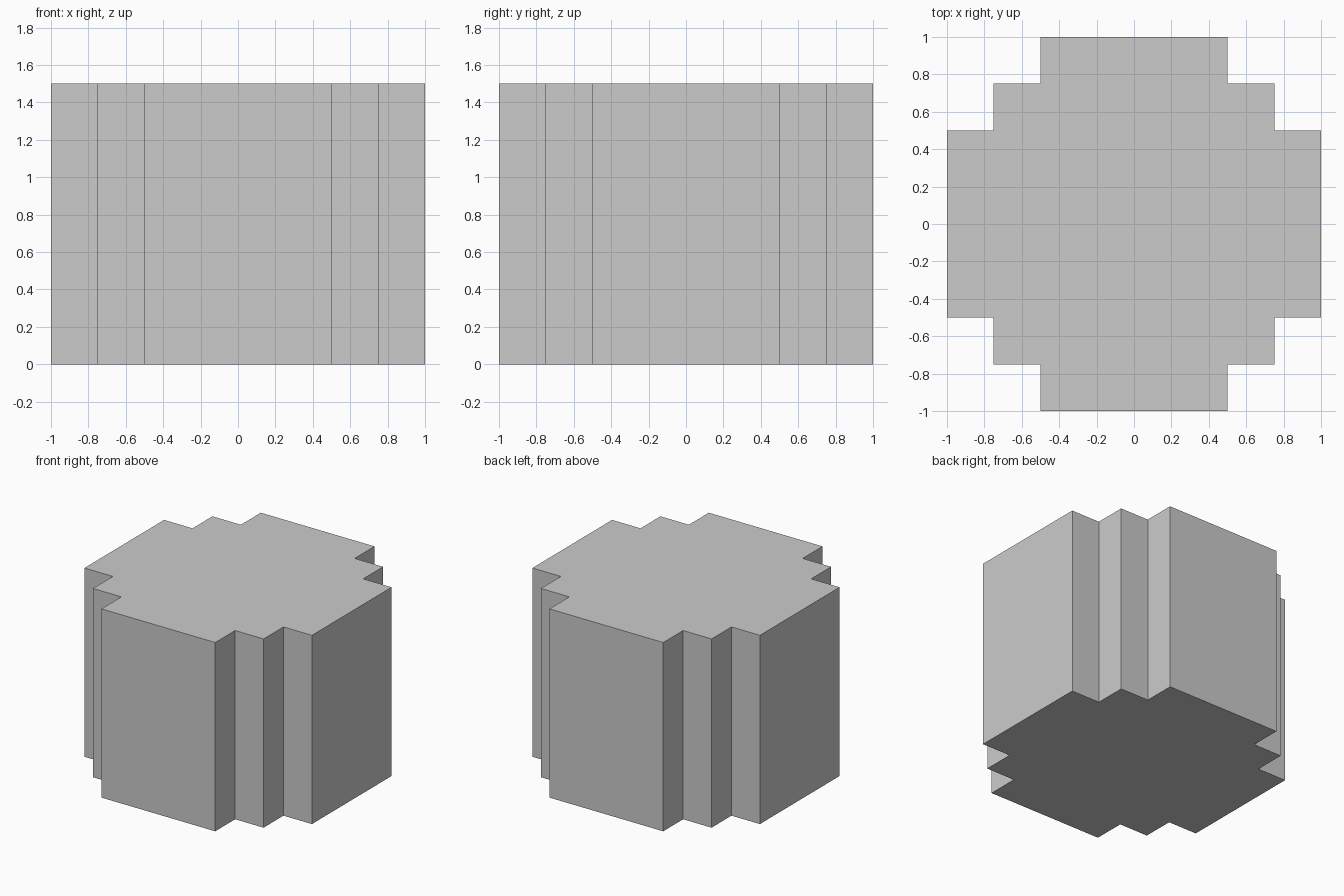
import bpy, bmesh

if "Cube" in bpy.data.objects:
    bpy.data.objects.remove(bpy.data.objects["Cube"])

HEIGHT = 1.5

# One quarter of the stepped outline, counter-clockwise from the +x side
quarter = [(1, -0.5), (1, 0.5), (0.75, 0.5), (0.75, 0.75), (0.5, 0.75)]

# Repeat the quarter by 90 degree turns to close the outline
outline = []
pts = quarter
for _ in range(4):
    outline += pts
    pts = [(-y, x) for x, y in pts]

# Extrude the outline into the solid block
bm = bmesh.new()
base = bm.faces.new([bm.verts.new((x, y, 0)) for x, y in outline])
ext = bmesh.ops.extrude_face_region(bm, geom=[base], use_keep_orig=True)
top = [v for v in ext["geom"] if isinstance(v, bmesh.types.BMVert)]
bmesh.ops.translate(bm, verts=top, vec=(0, 0, HEIGHT))
bmesh.ops.recalc_face_normals(bm, faces=bm.faces)

mesh = bpy.data.meshes.new("stepped_column")
bm.to_mesh(mesh)
bm.free()
obj = bpy.data.objects.new("stepped_column", mesh)
bpy.context.collection.objects.link(obj)
